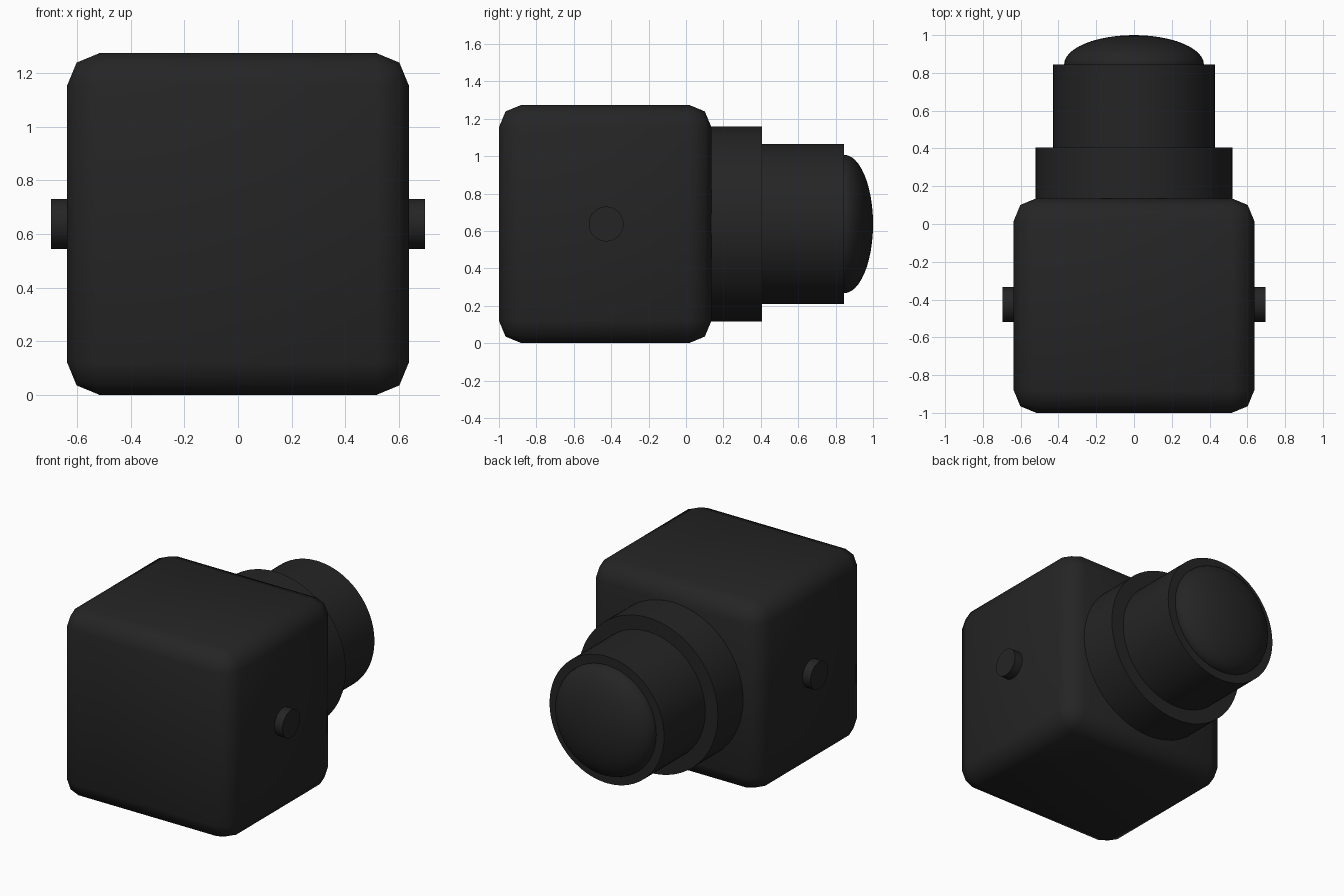
import bpy
import math

cube = bpy.data.objects.get("Cube")
if cube:
    bpy.data.objects.remove(cube, do_unlink=True)

MID_Z = 0.637
BODY_Y = -0.432

black = bpy.data.materials.new("matte_black")
black.use_nodes = True
colour = (0.018, 0.018, 0.018, 1)
black.diffuse_color = colour
black.node_tree.nodes["Principled BSDF"].inputs["Base Color"].default_value = colour


def finish(name, angle):
    """Name the active object, colour it and smooth its shading."""
    obj = bpy.context.object
    obj.name = name
    obj.data.materials.append(black)
    bpy.ops.object.shade_smooth_by_angle(angle=math.radians(angle))
    return obj


def cylinder(name, radius, start, end, axis, y=0.0):
    """Cylinder between two positions along the x or y axis."""
    mid = (start + end) / 2
    if axis == "x":
        place, turn = (mid, y, MID_Z), (0, math.pi / 2, 0)
    else:
        place, turn = (0, mid, MID_Z), (math.pi / 2, 0, 0)
    bpy.ops.mesh.primitive_cylinder_add(vertices=64, radius=radius, depth=end - start,
                                        location=place, rotation=turn)
    return finish(name, 30)


# Rounded box body
bpy.ops.mesh.primitive_cube_add(size=1, location=(0, BODY_Y, MID_Z))
bpy.context.object.scale = (1.274, 1.136, 1.274)
bpy.ops.object.transform_apply(location=False, rotation=False, scale=True)
bevel = bpy.context.object.modifiers.new("rounded_edges", "BEVEL")
bevel.width = 0.12
bevel.segments = 2
bpy.ops.object.modifier_apply(modifier=bevel.name)
finish("body", 80)

# Stepped barrel at the back
cylinder("barrel_base", 0.522, 0.10, 0.405, "y")
cylinder("barrel", 0.428, 0.38, 0.845, "y")

# Domed end of the barrel
bpy.ops.mesh.primitive_uv_sphere_add(segments=48, ring_count=24, radius=1,
                                     location=(0, 0.845, MID_Z),
                                     rotation=(math.pi / 2, 0, 0))
bpy.context.object.scale = (0.37, 0.37, 0.155)
finish("dome", 60)

# Round side buttons
cylinder("left_button", 0.093, 0.60, 0.697, "x", BODY_Y + 0.005)
cylinder("right_button", 0.093, -0.697, -0.60, "x", BODY_Y + 0.005)
